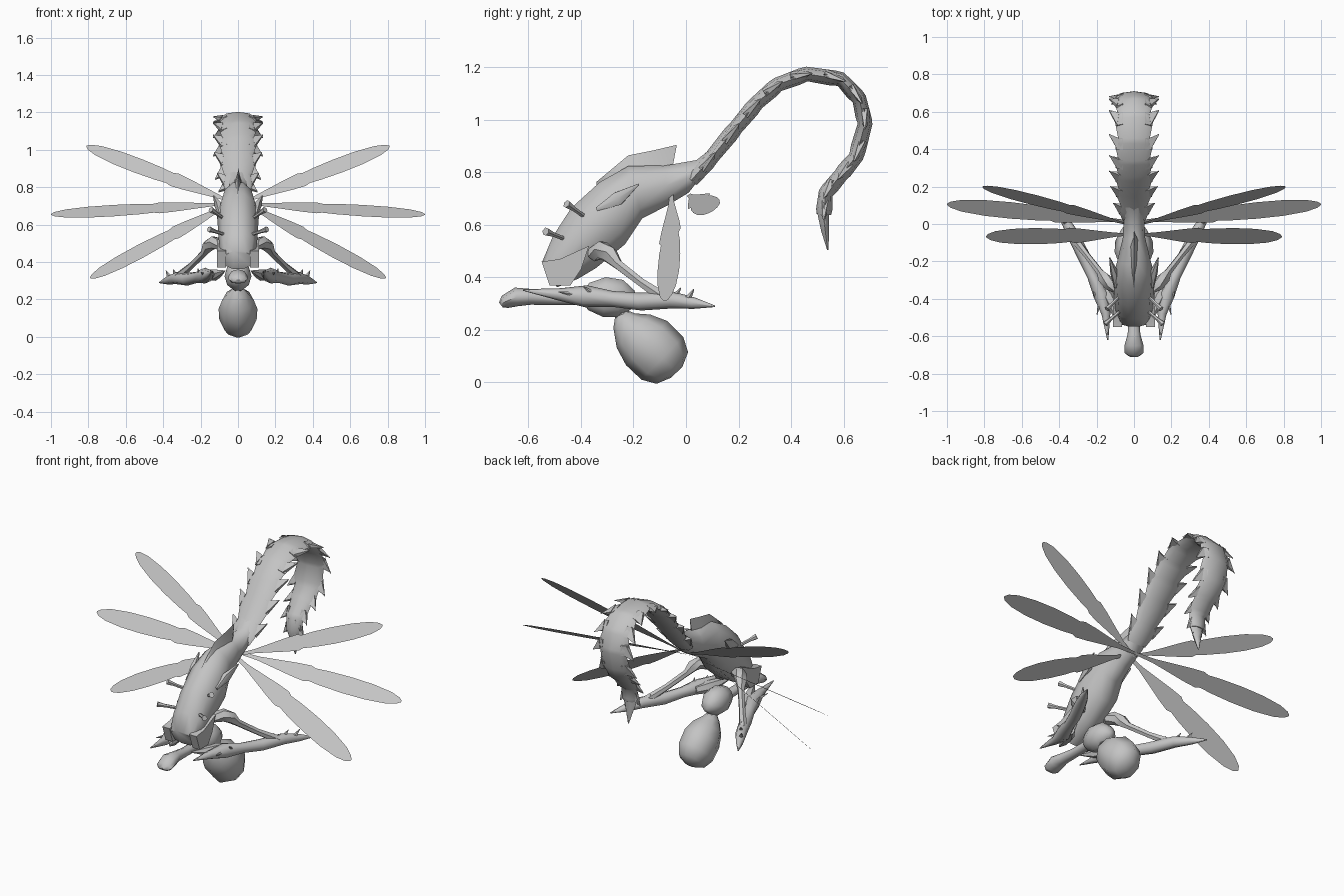
import bpy, bmesh, math
from mathutils import Vector

cube = bpy.data.objects.get("Cube")
if cube:
    bpy.data.objects.remove(cube)

grey = bpy.data.materials.new("plain_grey")
grey.use_nodes = True
colour = (0.55, 0.55, 0.55, 1)
grey.diffuse_color = colour
grey.node_tree.nodes["Principled BSDF"].inputs["Base Color"].default_value = colour
X = Vector((1, 0, 0))


def finish(name, bm, mirror=False, closed=True, sharp=55):
    """Turn a bmesh into a shaded object, optionally mirrored across x."""
    if closed:
        bmesh.ops.recalc_face_normals(bm, faces=bm.faces)
    mesh = bpy.data.meshes.new(name)
    bm.to_mesh(mesh)
    bm.free()
    mesh.materials.append(grey)
    ob = bpy.data.objects.new(name, mesh)
    bpy.context.collection.objects.link(ob)
    bpy.ops.object.select_all(action='DESELECT')
    ob.select_set(True)
    bpy.context.view_layer.objects.active = ob
    bpy.ops.object.shade_smooth_by_angle(angle=math.radians(sharp))
    if mirror:
        ob.modifiers.new("Mirror", 'MIRROR').use_mirror_merge = False
    return ob


def skin(bm, rings):
    """Join rings of points into a capped tube."""
    rows = [[bm.verts.new(p) for p in r] for r in rings]
    n = len(rows[0])
    for a, b in zip(rows, rows[1:]):
        for i in range(n):
            j = (i + 1) % n
            bm.faces.new((a[i], a[j], b[j], b[i]))
    bm.faces.new(rows[0])
    bm.faces.new(rows[-1])


def frame(pts, i):
    """Tangent, sideways and upward directions of a path at point i."""
    t = (pts[min(i + 1, len(pts) - 1)] - pts[max(i - 1, 0)]).normalized()
    u = (X - t * t.dot(X)).normalized()
    return t, u, t.cross(u)


def ring(c, u, v, a, b, n):
    angles = [2 * math.pi * k / n for k in range(n)]
    return [c + u * (a * math.cos(q)) + v * (b * math.sin(q)) for q in angles]


def tube(name, path, n=8, mirror=False):
    """Path entries: x, y, z, half width, half height."""
    pts = [Vector(p[:3]) for p in path]
    rings = []
    for i, p in enumerate(path):
        _, u, v = frame(pts, i)
        rings.append(ring(pts[i], u, v, p[3], p[-1], n))
    bm = bmesh.new()
    skin(bm, rings)
    return finish(name, bm, mirror)


# Thorax: upper edge, lower edge (y, z) and half width of each section
sections = [((-.55, .46), (-.49, .36), .085), ((-.51, .56), (-.41, .39), .10),
            ((-.44, .67), (-.34, .43), .105), ((-.33, .77), (-.23, .52), .112),
            ((-.22, .83), (-.165, .62), .088), ((-.08, .83), (-.07, .67), .06),
            ((.04, .85), (.01, .72), .055), ((.12, .91), (.11, .85), .075)]
rings = []
for top, low, w in sections:
    a, b = Vector((0, *top)), Vector((0, *low))
    rings.append(ring((a + b) / 2, X, (a - b) / 2, w, 1, 10))
bm = bmesh.new()
skin(bm, rings)
finish("thorax", bm)

# Crest: knife-edged ridge on the back
bm = bmesh.new()
ridge = [((-.34, .765), .008), ((-.22, .865), .035), ((-.12, .885), .035), ((-.035, .905), .004)]
base = [(-.34, .70), (-.22, .76), (-.12, .77), (-.055, .80)]
skin(bm, [[Vector((w, *b)), Vector((0, *t)), Vector((-w, *b))]
          for (t, w), b in zip(ridge, base)])
finish("back_crest", bm, sharp=80)

# Cheek plates either side of the front of the thorax
outline = [(-.55, .46), (-.48, .47), (-.37, .52), (-.40, .43), (-.44, .37), (-.52, .37)]
bm = bmesh.new()
skin(bm, [[Vector((x, y, z)) for y, z in outline] for x in (.065, .112)])
finish("cheek_plate", bm, True)

# Tail: flat tapering tube, pinched at each joint
spine = [Vector((0, y, z)) for y, z in (
    (.02, .77), (.10, .86), (.19, .97), (.27, 1.065), (.35, 1.135), (.46, 1.175), (.59, 1.155),
    (.66, 1.08), (.682, .985), (.648, .86), (.59, .79), (.532, .72), (.525, .64))]
last = len(spine) - 1
sizes = [min(1, .72 + .12 * i) * min(1, .5 + .14 * (last - i)) for i in range(last + 1)]
rings, corners = [], []
for i, p in enumerate(spine):
    t, _, v = frame(spine, i)
    if i:
        before = spine[i - 1].lerp(p, .75)
        rings.append(ring(before, X, v, .104 * sizes[i], .031, 8))
        corners.append((before, p, t, v, sizes[i]))
    rings.append(ring(p, X, v, .085 * sizes[i], .028, 8))
bm = bmesh.new()
skin(bm, rings)
finish("tail", bm)

# Tail spikes: one swept-back point on each side of every joint
bm = bmesh.new()
for before, p, t, v, size in corners:
    root = before - t * .035
    inner, outer = X * (.06 * size), X * (.10 * size)
    tip = p + t * .022 + X * (.134 * size)
    skin(bm, [[root + inner + v * .02, root + outer, root + inner - v * .02],
              [p + inner + v * .02, p + outer * .9, p + inner - v * .02]])
    skin(bm, [[root + outer * .9 + v * .012, root + outer * .9 - v * .012,
               p + outer * .8 - v * .012, p + outer * .8 + v * .012],
              [tip + v * .002, tip - v * .002, tip - t * .006 - v * .002, tip - t * .006 + v * .002]])
finish("tail_spikes", bm, True)
tube("tail_stinger", [(0, .53, .72, .05, .025), (0, .523, .64, .045, .025),
                      (0, .53, .58, .025, .018), (0, .54, .505, .003, .003)], 6)
for side in (.03, .055):
    tube("stinger_barb", [(side * .7, .525, .68, .016), (side, .53, .57 + side, .002)], 5, True)

# Wings: flat blades with a notch along the edges
blade = [(0, .15), (.12, .25), (.25, .6), (.34, .85), (.42, 1), (.45, .82), (.52, .95), (.66, 1.05),
         (.8, 1), (.92, .75), (.98, .4), (1, .08)]
for name, root, tip, chord in (
        ("upper_wing", (.0, -.01, .71), (.81, .2, 1.02), (-.022, .022, .033)),
        ("middle_wing", (.0, .01, .715), (1.0, .105, .655), (0, .042, .029)),
        ("lower_wing", (.0, -.055, .735), (.79, -.07, .315), (.018, .041, .03))):
    root, tip, chord = Vector(root), Vector(tip), Vector(chord)
    bm = bmesh.new()
    rows = [[bm.verts.new(root.lerp(tip, t) + chord * (w * s)) for s in (-1, 1)] for t, w in blade]
    for a, b in zip(rows, rows[1:]):
        bm.faces.new((a[0], b[0], b[1], a[1]))
    bm.normal_update()
    for f in bm.faces:
        if f.normal.y > 0:
            f.normal_flip()
    finish(name, bm, True, closed=False)

# Lower body: long head, round middle and drooping abdomen
tube("head", [(0, -.705, .295, .03, .012), (0, -.69, .307, .05, .026), (0, -.645, .326, .05, .036),
              (0, -.59, .326, .034, .03), (0, -.50, .32, .028, .025), (0, -.36, .32, .03, .025)])
tube("waist_ball", [(0, -.395, .33, .02, .02), (0, -.37, .328, .05, .055), (0, -.31, .325, .072, .08),
                    (0, -.25, .32, .068, .075), (0, -.21, .31, .045, .045), (0, -.19, .30, .015, .015)], 10)
tube("abdomen", [(0, -.25, .27, .02), (0, -.235, .235, .05), (0, -.20, .195, .085, .09),
                 (0, -.15, .15, .104, .115), (0, -.09, .092, .10, .114), (0, -.052, .055, .075, .085),
                 (0, -.036, .038, .03)], 8)
tube("abdomen_stalk", [(0, -.27, .29, .03), (0, -.22, .23, .03)], 6)

# Grasping arms
tube("upper_arm", [(.08, -.35, .49, .03), (.13, -.32, .505, .036), (.16, -.29, .485, .034),
                   (.18, -.26, .45, .02), (.25, -.17, .38, .018), (.32, -.08, .32, .024)], 6, True)
tube("forearm", [(.42, .11, .29, .003), (.375, .03, .302, .022), (.33, -.05, .314, .032),
                 (.27, -.17, .308, .034), (.22, -.28, .318, .03), (.175, -.38, .328, .042),
                 (.15, -.48, .335, .024), (.14, -.62, .352, .003)], 8, True)
tube("inner_claw", [(.17, -.33, .325, .025), (.135, -.39, .33, .034), (.105, -.46, .338, .024),
                    (.07, -.54, .352, .003)], 6, True)
spikes = [((.17, -.36, .325), (.198, -.485, .345)),
          ((.36, .0, .305), (.385, .03, .355)), ((.33, -.05, .315), (.345, -.02, .36)),
          ((.29, -.13, .31), (.30, -.09, .355)), ((.20, -.33, .32), (.215, -.39, .365))]
for a, b in spikes:
    tube("arm_spike", [(*a, .018), (*b, .002)], 5, True)

# Short feelers and side spines on the thorax
for a, b in (((.08, -.47, .55), (.155, -.535, .575)), ((.08, -.39, .635), (.145, -.455, .68))):
    mid = Vector(a).lerp(Vector(b), .6)
    tube("feeler", [(*a, .009), (*mid, .010), (*b, .016)], 6, True)
tube("side_spine", [(.095, -.34, .66, .012, .008), (.105, -.26, .70, .022, .03),
                    (.13, -.18, .755, .003, .003)], 6, True)
